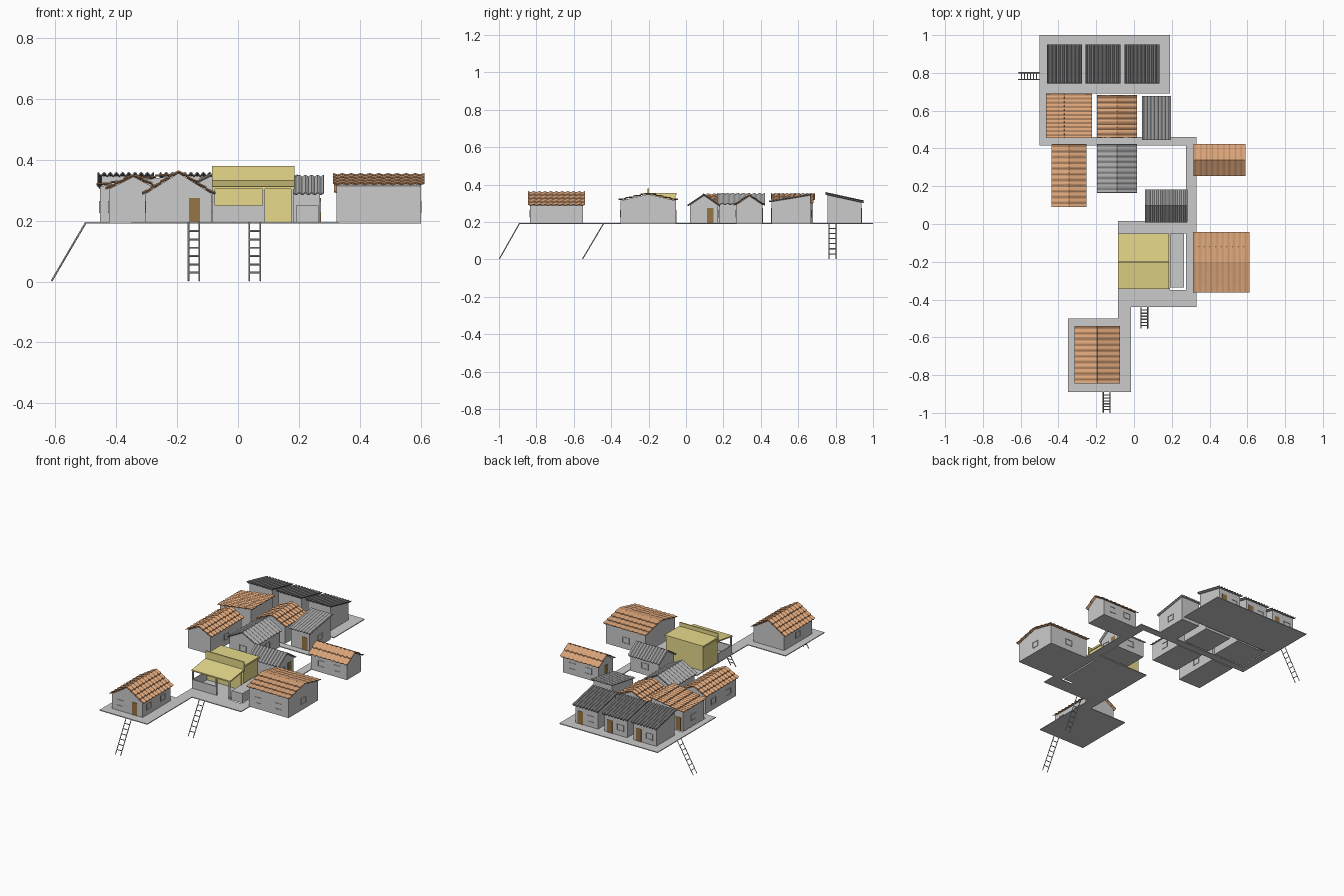
import bpy, bmesh, math
from mathutils import Vector

if "Cube" in bpy.data.objects:
    bpy.data.objects.remove(bpy.data.objects["Cube"])

DECK = 0.195


def material(name, rgb):
    m = bpy.data.materials.new(name)
    m.diffuse_color = (*rgb, 1)
    m.use_nodes = True
    m.node_tree.nodes["Principled BSDF"].inputs["Base Color"].default_value = m.diffuse_color
    return m


ORANGE = material("orange_tile", (0.70, 0.37, 0.19))
GREY = material("grey_sheet", (0.40, 0.40, 0.40))
DARK = material("dark_sheet", (0.20, 0.20, 0.20))
YELLOW = material("yellow_paint", (0.80, 0.70, 0.26))
BROWN = material("brown_door", (0.30, 0.18, 0.06))


def finish(name, bm, mat=None):
    bmesh.ops.recalc_face_normals(bm, faces=bm.faces[:])
    me = bpy.data.meshes.new(name)
    bm.to_mesh(me)
    bm.free()
    ob = bpy.data.objects.new(name, me)
    bpy.context.collection.objects.link(ob)
    if mat:
        me.materials.append(mat)
    return ob


def box(name, x0, x1, y0, y1, z0, z1, mat=None):
    bm = bmesh.new()
    bmesh.ops.create_cube(bm, size=1)
    for v in bm.verts:
        v.co = Vector(((x0 + x1) / 2 + v.co.x * (x1 - x0),
                       (y0 + y1) / 2 + v.co.y * (y1 - y0),
                       (z0 + z1) / 2 + v.co.z * (z1 - z0)))
    return finish(name, bm, mat)


def place(axis, u, v, z):
    return (u, v, z) if axis == 'x' else (v, u, z)


def prism(name, axis, u0, u1, profile, mat=None):
    """Extrude a (v, z) profile along the given axis."""
    bm = bmesh.new()
    a = [bm.verts.new(place(axis, u0, v, z)) for v, z in profile]
    b = [bm.verts.new(place(axis, u1, v, z)) for v, z in profile]
    n = len(a)
    bm.faces.new(a)
    bm.faces.new(b)
    for i in range(n):
        bm.faces.new((a[i], a[(i + 1) % n], b[(i + 1) % n], b[i]))
    return finish(name, bm, mat)


def roof(name, axis, u0, u1, slopes, mat, pitch, amp, courses):
    """Corrugated sheets; each slope runs from (v, z) high to (v, z) low."""
    bm = bmesh.new()
    waves = max(1, round((u1 - u0) / pitch))
    cols = waves * 6
    for (va, za), (vb, zb) in slopes:
        rows = [(0, 0), (1, 0)]
        if courses:
            rows = [(t, h) for c in range(courses)
                    for t, h in ((c / courses, 0), ((c + 1) / courses, 0.005))]
        prev = None
        for t, h in rows:
            line = []
            for i in range(cols + 1):
                w = amp * math.cos(2 * math.pi * waves * i / cols)
                line.append(bm.verts.new(place(axis, u0 + (u1 - u0) * i / cols,
                            va + (vb - va) * t, za + (zb - za) * t + h + w)))
            if prev:
                for i in range(cols):
                    bm.faces.new((prev[i], prev[i + 1], line[i + 1], line[i]))
            prev = line
    ob = finish(name, bm, mat)
    s = ob.modifiers.new("thickness", 'SOLIDIFY')
    s.thickness, s.offset = 0.004, 0
    return ob


def opening(name, walls, side, pos, width, z0, z1, door):
    """Door slab or window frame on one wall (f, b, l, r)."""
    x0, x1, y0, y1 = walls
    plane = {'f': y0, 'b': y1, 'l': x0, 'r': x1}[side]
    def slab(n, a, b, lo, hi, mat=None, d=0.003):
        if side in 'fb':
            box(n, a, b, plane - d, plane + d, lo, hi, mat)
        else:
            box(n, plane - d, plane + d, a, b, lo, hi, mat)
    a, b = pos - width / 2, pos + width / 2
    if door:
        slab(name + "_door", a, b, z0, z1, BROWN, 0.002)
        return
    t = 0.004
    for n, p in (("sill", (a, b, z0, z0 + t)), ("head", (a, b, z1 - t, z1)),
                 ("left_jamb", (a, a + t, z0, z1)), ("right_jamb", (b - t, b, z0, z1))):
        slab(f"{name}_window_{n}", *p)


def house(name, x0, x1, y0, y1, axis, heights, mat, pitch=0.03, amp=0.003,
          courses=0, doors=(), windows=()):
    """heights: (eave, ridge, eave) for a gable, (start, end) for one slope."""
    u0, u1, v0, v1 = (x0, x1, y0, y1) if axis == 'x' else (y0, y1, x0, x1)
    n = len(heights) - 1
    pts = [(v0 + (v1 - v0) * i / n, z) for i, z in enumerate(heights)]
    slopes = [(pts[1], pts[0]), (pts[1], pts[2])] if n == 2 else \
             [tuple(sorted(pts, key=lambda p: -p[1]))]
    roof(name + "_roof", axis, u0, u1, slopes, mat, pitch, amp, courses)
    g = 0.012
    f = g / ((v1 - v0) / n)
    low = 0.004
    za = heights[0] + (heights[1] - heights[0]) * f - low
    zb = heights[-1] + (heights[-2] - heights[-1]) * f - low
    prof = [(v0 + g, 0.19), (v0 + g, za)]
    if n == 2:
        prof.append((pts[1][0], pts[1][1] - low))
    prof += [(v1 - g, zb), (v1 - g, 0.19)]
    prism(name + "_walls", axis, u0 + g, u1 - g, prof)
    walls = (x0 + g, x1 - g, y0 + g, y1 - g)
    for i, (s, p) in enumerate(doors):
        opening(f"{name}_{i}", walls, s, p, 0.036, DECK, 0.275, True)
    for i, (s, p) in enumerate(windows):
        opening(f"{name}_{i}", walls, s, p, 0.05, 0.225, 0.265, False)


def ladder(name, top, foot, side):
    """Two rails and rungs from foot to deck."""
    top, foot, side = Vector(top), Vector(foot), Vector(side)
    cu = bpy.data.curves.new(name, 'CURVE')
    cu.dimensions = '3D'
    cu.bevel_depth, cu.bevel_resolution = 0.003, 0
    bars = [(top + side * s, foot + side * s) for s in (-1, 1)]
    for i in range(1, 7):
        p = foot.lerp(top, i / 7)
        bars.append((p - side, p + side))
    for a, b in bars:
        sp = cu.splines.new('POLY')
        sp.points.add(1)
        sp.points[0].co, sp.points[1].co = (*a, 1), (*b, 1)
    cu.use_fill_caps = True
    bpy.context.collection.objects.link(bpy.data.objects.new(name, cu))


# raised decks and walkways
for name, r in {
    "back_deck": (-0.50, 0.19, 0.69, 1.0), "left_walkway": (-0.50, -0.46, 0.46, 0.69),
    "cross_walkway": (-0.50, 0.33, 0.415, 0.46), "right_walkway": (0.275, 0.33, -0.35, 0.415),
    "middle_walkway": (-0.085, 0.275, -0.05, 0.015), "shop_deck": (-0.085, 0.19, -0.35, -0.05),
    "shop_front_walkway": (-0.085, 0.33, -0.44, -0.35), "link_walkway": (-0.085, -0.015, -0.50, -0.44),
    "front_deck": (-0.35, -0.015, -0.89, -0.50)}.items():
    box(name, *r, 0.19, DECK)

# ladders
ladder("front_ladder", (-0.145, -0.89, 0.193), (-0.145, -0.998, 0.002), (0.018, 0, 0))
ladder("shop_ladder", (0.055, -0.44, 0.193), (0.055, -0.553, 0.002), (0.018, 0, 0))
ladder("left_ladder", (-0.50, 0.783, 0.193), (-0.612, 0.783, 0.002), (0, 0.018, 0))

# gabled houses
house("front_house", -0.315, -0.075, -0.845, -0.54, 'y', (0.285, 0.36, 0.285), ORANGE, courses=4,
      doors=[('f', -0.143)], windows=[('f', -0.245), ('r', -0.77), ('r', -0.63), ('l', -0.69)])
house("right_house", 0.312, 0.612, -0.362, -0.042, 'x', (0.315, 0.352, 0.315), ORANGE, courses=4, amp=0.002,
      windows=[('f', 0.39), ('f', 0.53), ('r', -0.20), ('b', 0.46)])
house("small_right_house", 0.315, 0.59, 0.255, 0.422, 'x', (0.287, 0.342, 0.287), ORANGE, courses=2,
      doors=[('l', 0.335)], windows=[('f', 0.40), ('f', 0.51), ('b', 0.40), ('b', 0.51)])
house("middle_grey_house", 0.058, 0.282, 0.01, 0.182, 'x', (0.288, 0.346, 0.288), GREY, pitch=0.02,
      doors=[('r', 0.13)], windows=[('r', 0.06), ('b', 0.17)])
house("centre_grey_house", -0.195, 0.015, 0.165, 0.422, 'y', (0.295, 0.35, 0.295), GREY,
      doors=[('b', -0.09)], windows=[('r', 0.29), ('f', -0.09)])
house("left_house", -0.435, -0.252, 0.09, 0.422, 'y', (0.302, 0.348, 0.302), ORANGE, courses=3,
      doors=[('b', -0.345)], windows=[('l', 0.18), ('l', 0.33), ('r', 0.26)])
house("centre_orange_house", -0.195, 0.015, 0.457, 0.682, 'y', (0.297, 0.348, 0.297), ORANGE, courses=3,
      doors=[('f', -0.05)], windows=[('b', -0.09)])

# single-slope houses
house("left_slope_house", -0.465, -0.222, 0.455, 0.69, 'y', (0.315, 0.35), ORANGE, pitch=0.022, courses=5, amp=0.002,
      doors=[('b', -0.42)], windows=[('l', 0.57), ('f', -0.34)])
house("right_slope_house", 0.042, 0.196, 0.445, 0.677, 'x', (0.31, 0.348), GREY, pitch=0.02, amp=0.002,
      doors=[('f', 0.15)], windows=[('r', 0.56)])
for i, x in enumerate((-0.46, -0.256, -0.05)):
    house(f"back_house_{i}", x, x + 0.183, 0.745, 0.95, 'x', (0.353, 0.308), DARK, pitch=0.02, amp=0.005,
          doors=[('b', x + 0.135)], windows=[('b', x + 0.06)])

# yellow shop with parapet and porch
box("shop_body", -0.08, 0.18, -0.20, -0.055, DECK, 0.345, YELLOW)
box("shop_flat_roof", -0.085, 0.186, -0.20, -0.05, 0.345, 0.356, YELLOW)
box("shop_parapet", -0.085, 0.186, -0.206, -0.198, 0.32, 0.38, YELLOW)
prism("porch_roof", 'x', -0.085, 0.186,
      [(-0.345, 0.304), (-0.345, 0.312), (-0.20, 0.333), (-0.20, 0.325)], YELLOW)
for i, x in enumerate((-0.08, 0.085, 0.178)):
    box(f"porch_post_{i}", x - 0.004, x + 0.004, -0.342, -0.334, DECK, 0.306)
box("porch_front_wall", -0.084, 0.085, -0.342, -0.336, DECK, 0.25)
box("porch_left_wall", -0.084, -0.078, -0.336, -0.20, DECK, 0.25)
box("shop_door", 0.108, 0.165, -0.204, -0.20, DECK, 0.30, YELLOW)
box("shop_annex", 0.19, 0.265, -0.335, -0.05, 0.19, 0.25)
